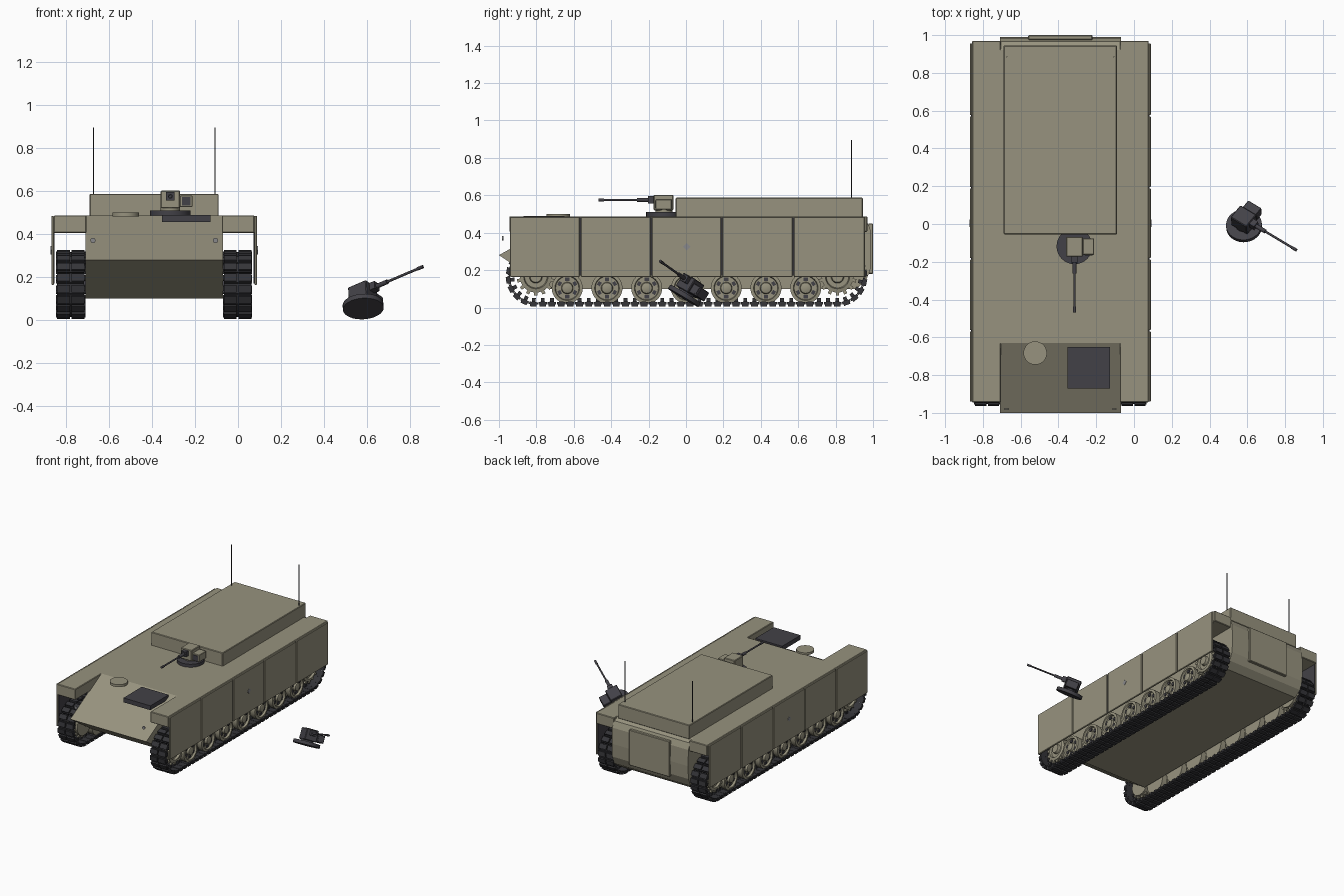
import bpy, bmesh
from math import pi, sin, cos
from mathutils import Matrix, Vector

if "Cube" in bpy.data.objects:
    bpy.data.objects.remove(bpy.data.objects["Cube"])

XC = -0.39  # centre line of the vehicle


def material(name, r, g, b):
    m = bpy.data.materials.new(name)
    m.use_nodes = True
    m.diffuse_color = (r, g, b, 1)
    m.node_tree.nodes["Principled BSDF"].inputs["Base Color"].default_value = (r, g, b, 1)
    return m


TAN = material("drab tan", 0.31, 0.29, 0.21)
DARK = material("dark grey", 0.055, 0.053, 0.063)
TRACK = material("track black", 0.035, 0.035, 0.04)
LAMP = material("lamp grey", 0.25, 0.25, 0.26)


def finish(bm, name, mat, smooth=False, bevel=0):
    bmesh.ops.recalc_face_normals(bm, faces=bm.faces)
    me = bpy.data.meshes.new(name)
    bm.to_mesh(me)
    bm.free()
    ob = bpy.data.objects.new(name, me)
    bpy.context.collection.objects.link(ob)
    me.materials.append(mat)
    if bevel:
        mod = ob.modifiers.new("edge", "BEVEL")
        mod.width = bevel
        mod.segments = 1
    if smooth:
        bpy.ops.object.select_all(action="DESELECT")
        ob.select_set(True)
        bpy.context.view_layer.objects.active = ob
        bpy.ops.object.shade_smooth_by_angle(angle=0.6)
    return ob


def add_box(bm, x0, x1, y0, y1, z0, z1, mtx=Matrix()):
    mid = Vector((x0 + x1, y0 + y1, z0 + z1)) / 2
    size = Matrix.Diagonal((x1 - x0, y1 - y0, z1 - z0, 1))
    bmesh.ops.create_cube(bm, size=1, matrix=mtx @ Matrix.Translation(mid) @ size)


def box(name, mat, *dims, mtx=Matrix(), bevel=0):
    bm = bmesh.new()
    add_box(bm, *dims, mtx=mtx)
    return finish(bm, name, mat, bevel=bevel)


def cyl(name, mat, centre, r, depth, axis="Z", sides=24, mtx=Matrix()):
    turn = {"Z": Matrix(), "Y": Matrix.Rotation(pi / 2, 4, "X"), "X": Matrix.Rotation(pi / 2, 4, "Y")}[axis]
    bm = bmesh.new()
    bmesh.ops.create_cone(bm, cap_ends=True, segments=sides, radius1=r, radius2=r, depth=depth,
                          matrix=mtx @ Matrix.Translation(centre) @ turn)
    return finish(bm, name, mat, smooth=True)


def extrude_side(name, mat, profile, x0, x1):
    bm = bmesh.new()
    face = bm.faces.new([bm.verts.new((x0, y, z)) for y, z in profile])
    new = bmesh.ops.extrude_face_region(bm, geom=[face])["geom"]
    bmesh.ops.translate(bm, vec=(x1 - x0, 0, 0), verts=[v for v in new if isinstance(v, bmesh.types.BMVert)])
    return finish(bm, name, mat)


# Hull with wedge nose and rounded tail
extrude_side("hull", TAN, [(-1, 0.28), (-0.63, 0.487), (0.92, 0.487), (0.965, 0.465), (0.985, 0.42),
                           (0.99, 0.3), (0.985, 0.2), (0.96, 0.14), (0.91, 0.1), (-0.73, 0.1)],
             XC - 0.32, XC + 0.32)
box("raised_roof", TAN, XC - 0.3, XC + 0.3, -0.055, 0.945, 0.48, 0.587, bevel=0.004)
box("rear_door", TAN, XC - 0.17, XC + 0.17, 0.975, 1.0, 0.18, 0.45, bevel=0.004)
box("engine_grille", DARK, -0.353, -0.127, -0.87, -0.65, 0.455, 0.488)
cyl("driver_hatch", TAN, (-0.523, -0.683, 0.491), 0.062, 0.018, sides=32)


# Wheel: profile of (radius, outward distance) spun around the axle
def lathe_wheel(name, mat, x, y, z, side, profile):
    bm = bmesh.new()
    n = 32
    rings = []
    for r, d in profile:
        rings.append([bm.verts.new((x + side * d, y + r * cos(2 * pi * i / n), z + r * sin(2 * pi * i / n)))
                      for i in range(n)])
    for a, b in zip(rings, rings[1:]):
        for i in range(n):
            bm.faces.new((a[i], a[(i + 1) % n], b[(i + 1) % n], b[i]))
    bm.faces.new(rings[0])
    bm.faces.new(rings[-1])
    return finish(bm, name, mat, smooth=True)


ROAD = [(0.083, -0.055), (0.083, -0.012), (0.06, -0.012), (0.06, 0.012), (0.083, 0.012),
        (0.083, 0.05), (0.066, 0.053), (0.062, 0.038), (0.032, 0.038), (0.028, 0.055), (0.014, 0.06)]
IDLER = [(0.085, -0.05), (0.085, 0.04), (0.065, 0.045), (0.06, 0.03), (0.035, 0.03), (0.03, 0.05)]


# Track: links placed along a stadium loop
def track_point(s, half, r):
    straight, arc = 2 * half, pi * r
    if s < straight:
        return half - s, -r, pi
    s -= straight
    if s < arc:
        a = -pi / 2 - s / r
        return -half + r * cos(a), r * sin(a), a - pi / 2
    s -= arc
    if s < straight:
        return -half + s, r, 0
    a = pi / 2 - (s - straight) / r
    return half + r * cos(a), r * sin(a), a - pi / 2


def build_track(name, x):
    bm = bmesh.new()
    half, r, count = 0.806, 0.145, 84
    total = 4 * half + 2 * pi * r
    pitch = total / count
    for i in range(count):
        y, z, a = track_point(i * pitch, half, r)
        m = Matrix.Translation((x, y + 0.003, z + 0.165)) @ Matrix.Rotation(a, 4, "X")
        w = pitch * 0.36
        add_box(bm, -0.062, 0.062, -pitch * 0.47, pitch * 0.47, -0.009, 0.004, mtx=m)
        for s in (-1, 1):
            add_box(bm, s * 0.034 - 0.03, s * 0.034 + 0.03, -w, w, 0, 0.015, mtx=m)
            add_box(bm, s * 0.064 - 0.004, s * 0.064 + 0.004, -0.012, 0.012, -0.011, 0.008, mtx=m)
        add_box(bm, -0.007, 0.007, -0.01, 0.01, -0.03, -0.005, mtx=m)
    finish(bm, name, TRACK)


SEAMS = [-0.945, -0.565, -0.185, 0.192, 0.573, 0.96]

for s, label in ((1, "left"), (-1, "right")):
    xt = XC + s * 0.388
    # Fender box and skirt panels
    xa, xb = sorted((XC + s * 0.315, XC + s * 0.467))
    box(label + "_fender", TAN, xa, xb, -0.945, 0.97, 0.405, 0.487, bevel=0.004)
    xa, xb = sorted((XC + s * 0.466, XC + s * 0.479))
    for k, (y0, y1) in enumerate(zip(SEAMS, SEAMS[1:])):
        box(f"{label}_skirt_panel_{k + 1}", TAN, xa, xb, y0 + 0.004, y1 - 0.004, 0.163, 0.484, bevel=0.003)
    xa, xb = sorted((XC + s * 0.463, XC + s * 0.472))
    box(label + "_skirt_backing", DARK, xa, xb, -0.93, 0.95, 0.17, 0.48)
    cyl(label + "_skirt_marker", LAMP, (XC + s * 0.48, 0.005, 0.325), 0.02, 0.004, "X", 4)

    # Running gear
    build_track(label + "_track", xt)
    for k in range(7):
        y = -0.635 + k * 0.2125
        lathe_wheel(f"{label}_road_wheel_{k + 1}", TAN, xt, y, 0.104, s, ROAD)
        bm = bmesh.new()
        for j in range(6):
            m = Matrix.Translation((xt + s * 0.04, y, 0.104)) @ Matrix.Rotation(j * pi / 3, 4, "X")
            add_box(bm, -0.004, 0.004, -0.011, 0.011, 0.038, 0.056, mtx=m)
        finish(bm, f"{label}_wheel_holes_{k + 1}", DARK)
    for y, part in ((-0.803, "sprocket"), (0.81, "idler")):
        lathe_wheel(f"{label}_{part}", TAN, xt, y, 0.165, s, IDLER)
        bm = bmesh.new()
        for j in range(14):
            m = Matrix.Translation((xt, y, 0.165)) @ Matrix.Rotation(j * pi / 7, 4, "X")
            for d in (-0.03, 0.03):
                add_box(bm, d - 0.006, d + 0.006, -0.009, 0.009, 0.07, 0.102, mtx=m)
        finish(bm, f"{label}_{part}_teeth", TAN)
    cyl(label + "_axle", DARK, (XC + s * 0.34, 0.81, 0.165), 0.03, 0.08, "X", 16)

    # Front lamp and rear antenna
    cyl(label + "_front_lamp", LAMP, (XC + s * 0.285, -0.98, 0.37), 0.012, 0.006, "Y", 16)
    cyl(label + "_antenna", TRACK, (XC + s * 0.283, 0.885, 0.74), 0.003, 0.31, "Z", 8)


# Weapon station, built around its own base and placed by a matrix
def weapon_station(prefix, body, m):
    cyl(prefix + "_base", DARK, (0, 0, 0.011), 0.095, 0.024, mtx=m, sides=32)
    cyl(prefix + "_neck", body, (0, 0, 0.03), 0.045, 0.03, mtx=m)
    box(prefix + "_body", body, -0.045, 0.045, -0.055, 0.05, 0.033, 0.115, mtx=m, bevel=0.004)
    box(prefix + "_sight", body, 0.045, 0.103, -0.045, 0.042, 0.038, 0.092, mtx=m, bevel=0.003)
    box(prefix + "_sight_lens", DARK, 0.055, 0.094, -0.049, -0.044, 0.046, 0.084, mtx=m)
    box(prefix + "_mantlet", DARK, -0.019, 0.019, -0.085, -0.05, 0.07, 0.108, mtx=m)
    cyl(prefix + "_gun_sleeve", DARK, (0, -0.11, 0.088), 0.011, 0.07, "Y", 16, m)
    cyl(prefix + "_barrel", DARK, (0, -0.24, 0.088), 0.006, 0.21, "Y", 12, m)
    cyl(prefix + "_muzzle", DARK, (0, -0.335, 0.088), 0.008, 0.03, "Y", 12, m)


weapon_station("weapon_station", TAN, Matrix.Translation((-0.315, -0.118, 0.487)))

# Detached dark station lying tilted beside the vehicle
aim = Vector((0.8, -0.48, 0.34)).normalized()
up = Vector((-0.09, 0.54, 0.84))
up = (up - aim * up.dot(aim)).normalized()
tilt = Matrix((aim.cross(-up) * -1 if (-aim).cross(up).dot(aim.cross(-up)) < 0 else (-aim).cross(up),
               -aim, up)).transposed().to_4x4()
weapon_station("loose_station", DARK, Matrix.Translation((0.583, -0.015, 0.053)) @ tilt)
